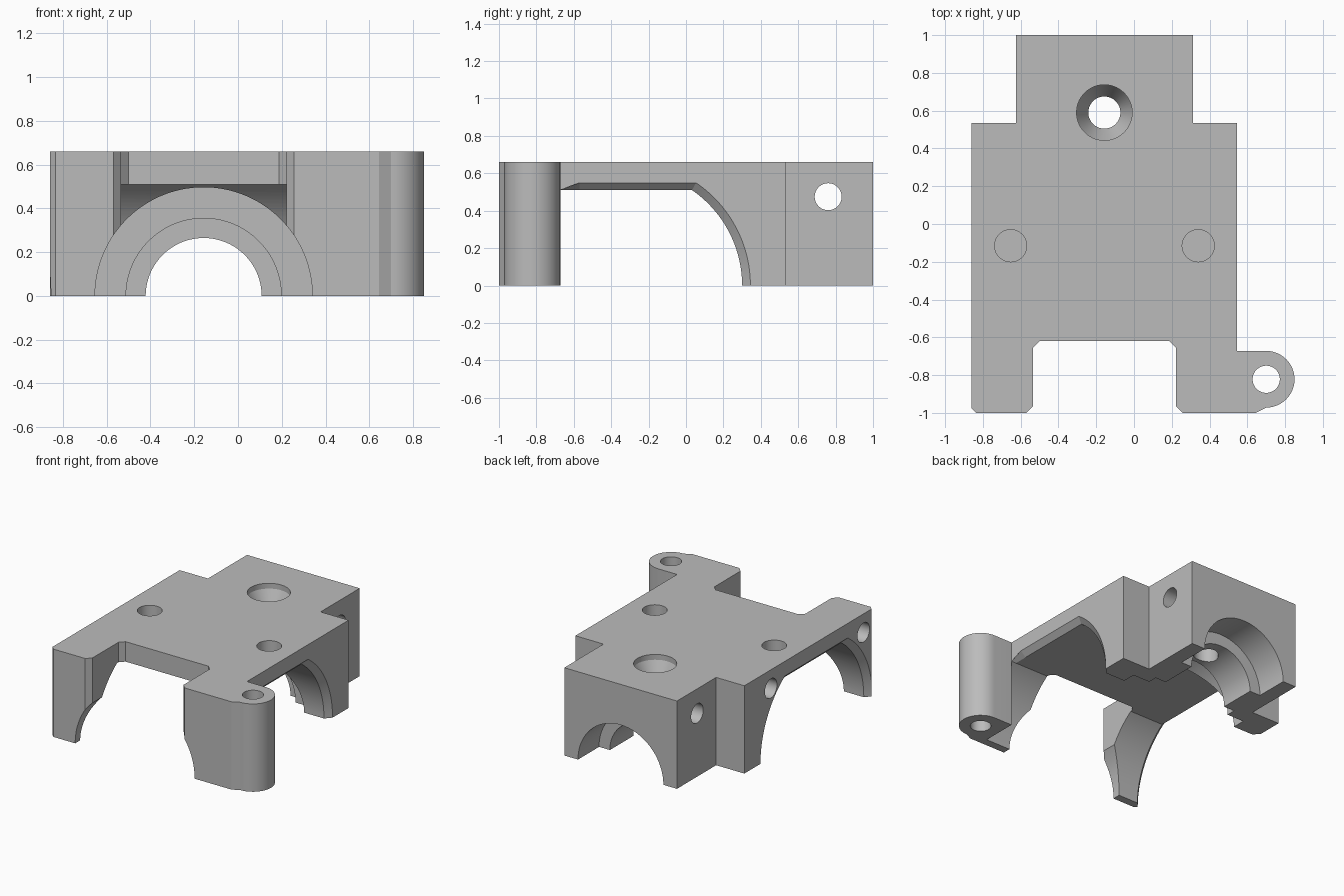
import bpy, bmesh
from math import sin, cos, pi, sqrt, asin, radians
from mathutils import Matrix, Vector

cube = bpy.data.objects.get("Cube")
if cube:
    bpy.data.objects.remove(cube)

gray = bpy.data.materials.new("plain gray")
gray.use_nodes = True
gray.diffuse_color = (0.5, 0.5, 0.5, 1)
gray.node_tree.nodes["Principled BSDF"].inputs["Base Color"].default_value = (0.5, 0.5, 0.5, 1)

H = 0.66      # block height
CX = -0.157   # x of the bore axis


def loft(name, rings):
    """Closed solid through rings of matching points."""
    bm = bmesh.new()
    loops = [[bm.verts.new(p) for p in ring] for ring in rings]
    n = len(loops[0])
    for a, b in zip(loops, loops[1:]):
        for i in range(n):
            bm.faces.new((a[i], a[(i + 1) % n], b[(i + 1) % n], b[i]))
    bm.faces.new(loops[0])
    bm.faces.new(loops[-1])
    bmesh.ops.remove_doubles(bm, verts=bm.verts, dist=1e-5)
    bmesh.ops.recalc_face_normals(bm, faces=bm.faces)
    mesh = bpy.data.meshes.new(name)
    bm.to_mesh(mesh)
    bm.free()
    ob = bpy.data.objects.new(name, mesh)
    bpy.context.collection.objects.link(ob)
    return ob


def bore(name, axis, stations, center, seg=64):
    """Turned cutter: stations are (position along axis, radius)."""
    rings = []
    for t, r in stations:
        ring = []
        for i in range(seg):
            a = 2 * pi * (i + 0.5) / seg
            u, v = center[0] + r * cos(a), center[1] + r * sin(a)
            ring.append({"x": (t, u, v), "y": (u, t, v), "z": (u, v, t)}[axis])
        rings.append(ring)
    return loft(name, rings)


# Block outline seen from above, with front notch and side lug
lug_x, lug_y, lug_r = 0.70, -0.822, 0.15
outline = [(-0.86, -0.975), (-0.835, -1), (-0.57, -1), (-0.535, -0.965),
           (-0.535, -0.655), (-0.50, -0.62), (0.188, -0.62), (0.222, -0.655),
           (0.222, -0.965), (0.257, -1), (0.645, -1), (0.68, -0.982)]
for i in range(25):
    a = -pi / 2 + pi * i / 24
    outline.append((lug_x + lug_r * cos(a), lug_y + lug_r * sin(a)))
outline += [(0.545, -0.672), (0.545, 0.535), (0.312, 0.535), (0.312, 1),
            (-0.625, 1), (-0.625, 0.535), (-0.86, 0.535)]
body = loft("bracket_body", [[(x, y, z) for x, y in outline] for z in (0, H)])


# Side-to-side arch with a flat roof and chamfered mouths
def arch(x, front_r, rear_r, top, front_top):
    cy, pts = -0.32, []
    af, ar = asin(min(1, front_top / front_r)), asin(top / rear_r)
    pts.append((x, cy - front_r, -0.1))
    pts += [(x, cy - front_r * cos(af * i / 24), front_r * sin(af * i / 24)) for i in range(25)]
    pts.append((x, -0.57, top))
    pts += [(x, cy + rear_r * cos(ar * i / 24), rear_r * sin(ar * i / 24)) for i in range(24, -1, -1)]
    pts.append((x, cy + rear_r, -0.1))
    return pts


R, R2, Z, Z2 = 0.62, 0.665, 0.51, 0.55
cutters = [loft("arch_cutter", [
    arch(-0.865, R2 + 0.005, R2 + 0.005, Z2 + 0.005, Z2 + 0.005),
    arch(-0.82, R, R, Z, Z),
    arch(0.505, R, R, Z, Z),
    arch(0.5455, R, R2, Z2, Z)])]

# Stepped half bore along the block
cutters.append(bore("bore_cutter", "y", [
    (-1.1, 0.497), (0.40, 0.497), (0.40, 0.355), (0.47, 0.355), (0.47, 0.265),
    (0.75, 0.265), (0.75, 0.355), (1.1, 0.355)], (CX, 0), 96))

# Countersunk hole in the top
cutters.append(bore("countersink_cutter", "z", [
    (0.1, 0.085), (0.50, 0.085), (0.62, 0.147), (0.8, 0.147)], (CX, 0.59)))

# Blind holes in the top, lug hole, cross hole and blind side holes
for x in (-0.653, 0.34):
    cutters.append(bore("top_hole_cutter", "z", [(0.56, 0.085), (0.8, 0.085)], (x, -0.115)))
cutters.append(bore("lug_hole_cutter", "z", [(-0.1, 0.072), (0.8, 0.072)], (lug_x, lug_y)))
cutters.append(bore("cross_hole_cutter", "x", [(-0.75, 0.072), (0.45, 0.072)], (0.76, 0.475)))
for y in (0.22, -0.88):
    cutters.append(bore("side_hole_cutter", "x", [(-1, 0.072), (-0.65, 0.072)], (y, 0.52)))

for c in cutters:
    c.hide_render = True
    mod = body.modifiers.new(c.name, "BOOLEAN")
    mod.operation = "DIFFERENCE"
    mod.solver = "EXACT"
    mod.object = c

# Bake the cuts and drop the cutters
bpy.context.view_layer.update()
mesh = bpy.data.meshes.new_from_object(body.evaluated_get(bpy.context.evaluated_depsgraph_get()))
body.modifiers.clear()
body.data = mesh
for c in cutters:
    bpy.data.objects.remove(c)
mesh.materials.clear()
mesh.materials.append(gray)

for ob in bpy.context.selected_objects:
    ob.select_set(False)
body.select_set(True)
bpy.context.view_layer.objects.active = body
bpy.ops.object.shade_smooth_by_angle(angle=radians(20))
